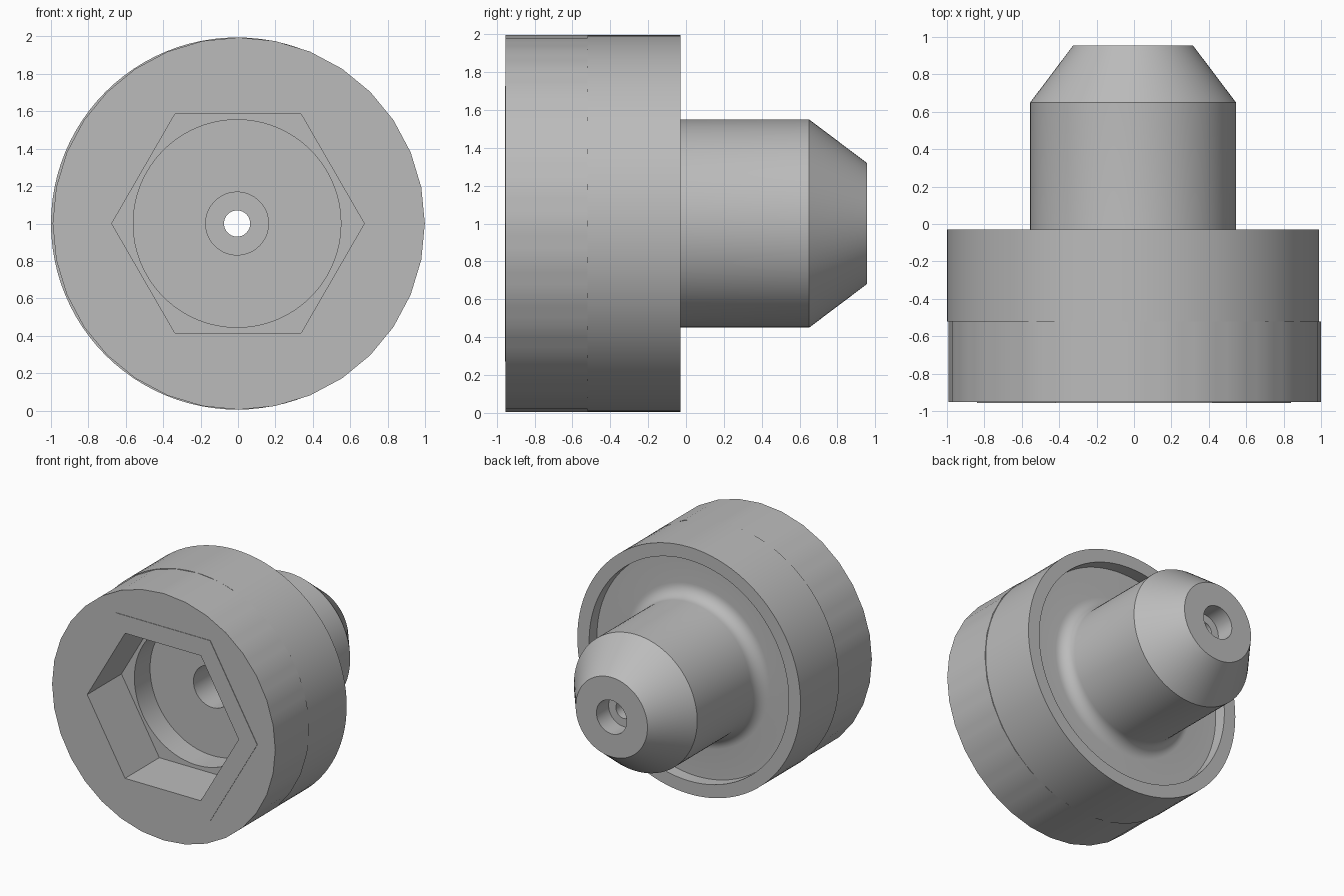
import bpy, bmesh
from math import pi, sin, cos

SEG = 96
AXIS_Z = 1.0

cube = bpy.data.objects.get("Cube")
if cube:
    bpy.data.objects.remove(cube, do_unlink=True)

grey = bpy.data.materials.new("plain grey")
grey.use_nodes = True
colour = (0.5, 0.5, 0.5, 1)
grey.diffuse_color = colour
grey.node_tree.nodes["Principled BSDF"].inputs["Base Color"].default_value = colour


def polygon_radius(radius, sides, angle):
    """Distance to the edge of a regular polygon; zero sides means a circle."""
    if not sides:
        return radius
    half = pi / sides
    return radius * cos(half) / cos(angle % (2 * half) - half)


def ring_solid(name, profile, centre_x=0.0):
    """Join closed cross-section rings (radius, y, sides, x offset) along y."""
    bm = bmesh.new()
    rings = []
    for radius, y, sides, shift in profile:
        ring = []
        for i in range(SEG):
            a = 2 * pi * i / SEG
            r = polygon_radius(radius, sides, a)
            ring.append(bm.verts.new((centre_x + shift + r * cos(a), y, AXIS_Z + r * sin(a))))
        rings.append(ring)
    for k, ring in enumerate(rings):
        following = rings[(k + 1) % len(rings)]
        for i in range(SEG):
            j = (i + 1) % SEG
            bm.faces.new((ring[i], ring[j], following[j], following[i]))
    bmesh.ops.recalc_face_normals(bm, faces=bm.faces)
    mesh = bpy.data.meshes.new(name)
    bm.to_mesh(mesh)
    bm.free()
    mesh.materials.append(grey)
    obj = bpy.data.objects.new(name, mesh)
    bpy.context.collection.objects.link(obj)
    bpy.ops.object.select_all(action='DESELECT')
    obj.select_set(True)
    bpy.context.view_layer.objects.active = obj
    bpy.ops.object.shade_smooth_by_angle(angle=pi / 6)
    return obj


# Front head: faceted drum with a hexagonal socket and a very low hexagonal pad
SEAM = -0.52
ring_solid("socket_head", [
    (0.995, SEAM, 32, 0.004),
    (0.995, -0.952, 32, 0.004),
    (0.84, -0.952, 6, 0),
    (0.84, -0.956, 6, 0),
    (0.675, -0.956, 6, 0),
    (0.675, SEAM, 6, 0),
])

# Rear body: recessed flange, filleted shaft, tapered tip and stepped bore
FILLET = 0.1
fillet = [(0.55 + FILLET * (1 - sin(t)), -0.13 + FILLET * (1 - cos(t)))
          for t in (pi / 2 * i / 8 for i in range(9))]
outside = [(0.555, SEAM), (0.995, SEAM), (0.995, -0.03), (0.89, -0.03), (0.89, -0.13)]
tip = [(0.55, 0.65), (0.32, 0.955)]
bore = [(0.135, 0.955), (0.135, 0.8), (0.07, 0.8), (0.07, 0.7),
        (0.168, 0.7), (0.168, -0.32), (0.555, -0.32)]
ring_solid("shaft_body", [(r, y, 0, 0) for r, y in outside + fillet + tip + bore], -0.005)
